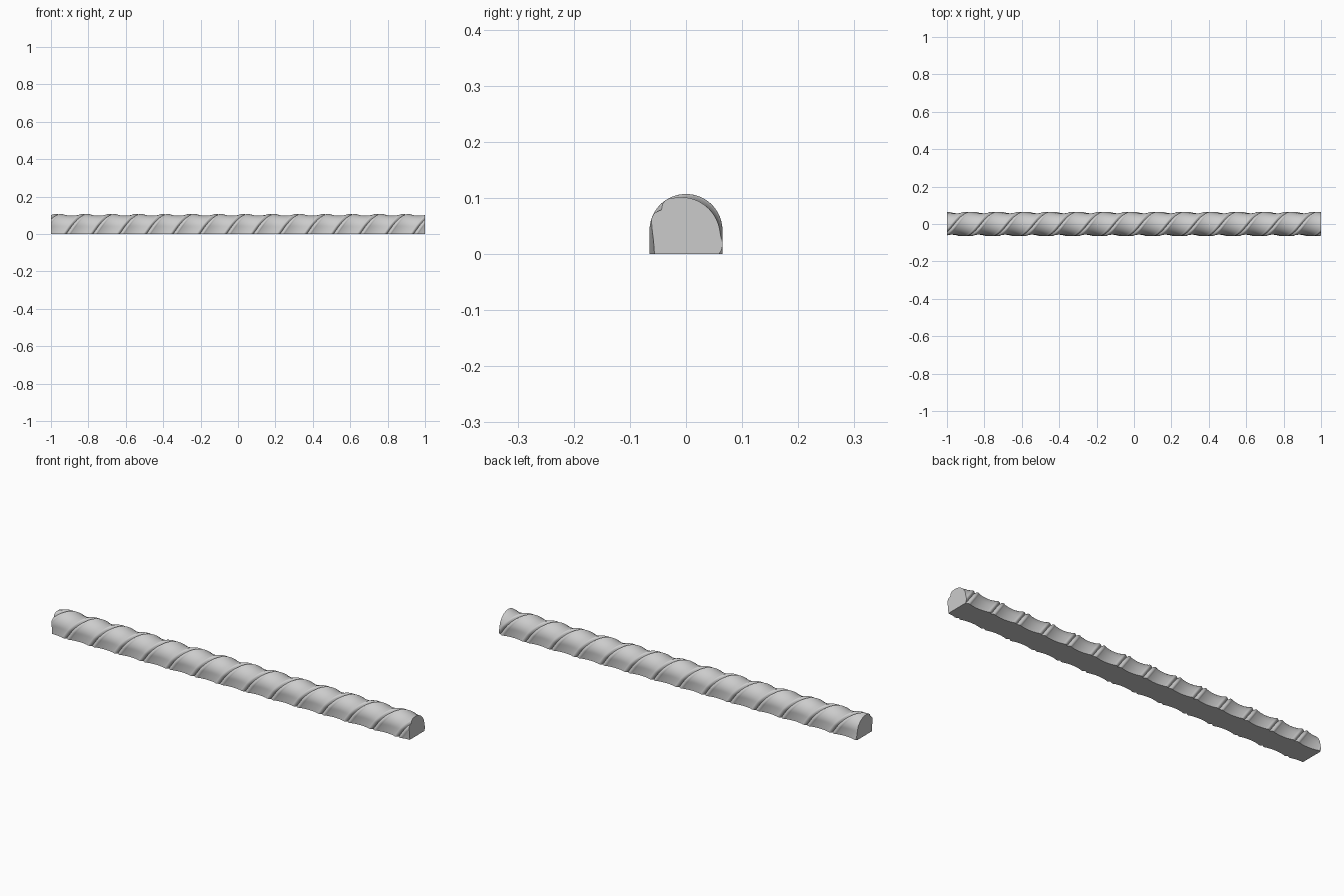
import bpy, bmesh, math

if "Cube" in bpy.data.objects:
    bpy.data.objects.remove(bpy.data.objects["Cube"])

R, ZC = 0.065, 0.042          # half-round radius and height of its centre
PITCH = 2.0 / 14              # strand spacing along x; one pitch per half turn
PHASE = math.radians(140)     # angle of the notch at the x = 1 end
ROWS = 48

# Depth of the strand profile: V notch between two beads, then a wide cove
half = [(0, .008), (4, .0055), (9, .002), (14, .0003), (19, 0), (24, .0006), (29, .0028)]
half += [(a, .003 + .006 * (1 - ((a - 90) / 60) ** 2)) for a in (34, 44, 54, 66, 78, 90)]
profile = half + [(180 - a, d) for a, d in reversed(half[1:-1])]


def section_point(t, depth):
    """Point on the stilted half-round outline at unrolled angle t."""
    if t < 0:
        return R - depth, ZC + t * R
    if t > math.pi:
        return depth - R, ZC - (t - math.pi) * R
    r = R - depth
    return r * math.cos(t), ZC + r * math.sin(t)


# Twisted surface with edges running along the strands
bm = bmesh.new()
drop = ZC / R
columns = []
for k in range(-3, 18):
    for a, d in profile:
        col = []
        for i in range(ROWS + 1):
            t = -drop + (math.pi + 2 * drop) * i / ROWS
            x = -1 + PITCH * (k + a / 180 + (PHASE - t) / math.pi)
            y, z = section_point(t, d)
            col.append(bm.verts.new((x, y, z)))
        columns.append(col)
for c0, c1 in zip(columns, columns[1:]):
    for i in range(ROWS):
        bm.faces.new((c0[i], c1[i], c1[i + 1], c0[i + 1]))
    # flat back
    bm.faces.new((c0[ROWS], c1[ROWS], c1[0], c0[0]))

# Square-cut ends
for s in (-1, 1):
    cut = bmesh.ops.bisect_plane(bm, geom=bm.verts[:] + bm.edges[:] + bm.faces[:], dist=1e-6,
                                 plane_co=(s, 0, 0), plane_no=(s, 0, 0), clear_outer=True)
    rim = [e for e in cut['geom_cut'] if isinstance(e, bmesh.types.BMEdge)]
    bmesh.ops.edgeloop_fill(bm, edges=rim)
bmesh.ops.recalc_face_normals(bm, faces=bm.faces[:])

mesh = bpy.data.meshes.new("rope_moulding")
bm.to_mesh(mesh)
bm.free()
moulding = bpy.data.objects.new("rope_moulding", mesh)
bpy.context.collection.objects.link(moulding)
bpy.context.view_layer.objects.active = moulding
moulding.select_set(True)
bpy.ops.object.shade_smooth_by_angle(angle=math.radians(30))
